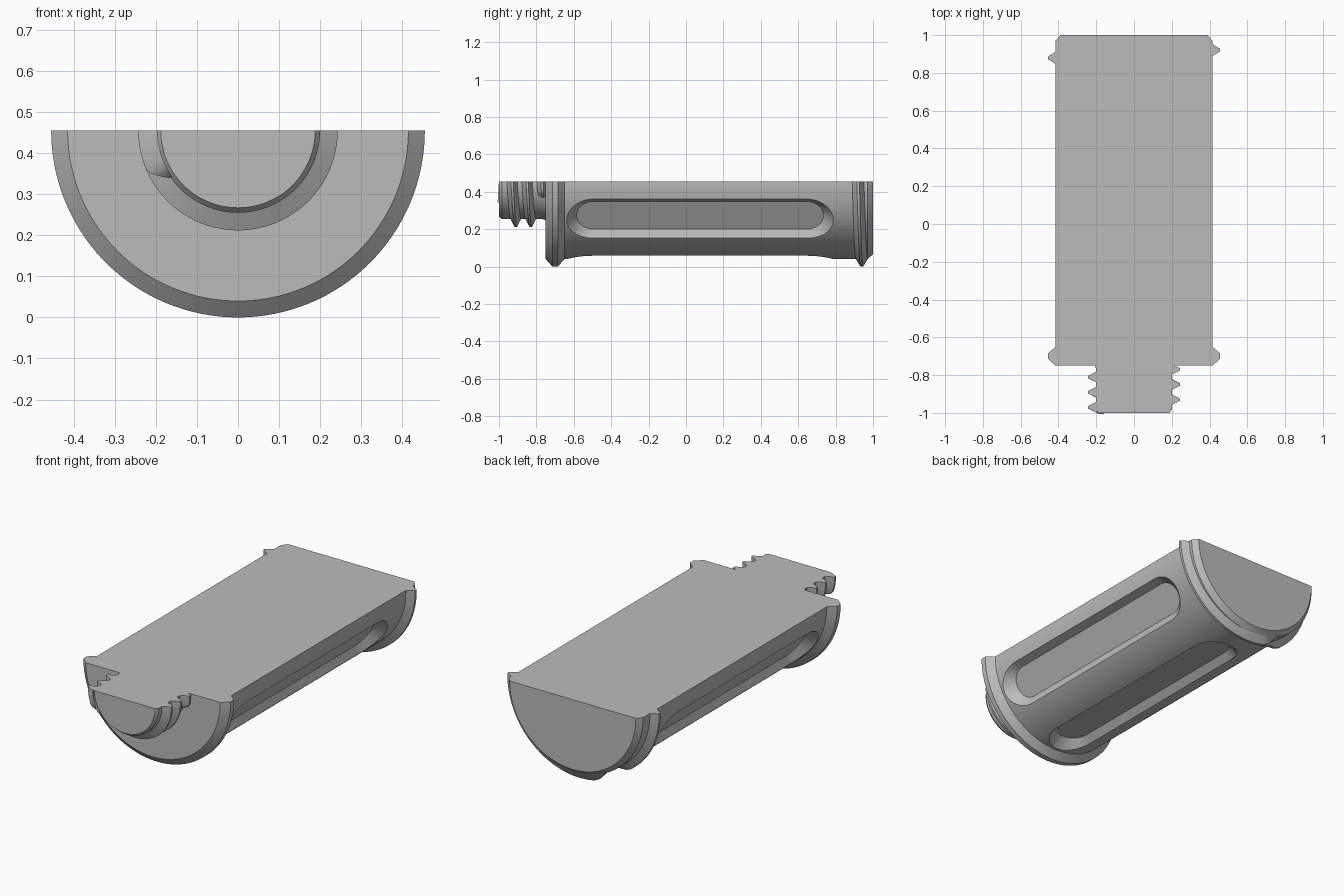
import bpy, bmesh
from math import sin, cos, pi, radians
from mathutils import Matrix, Vector

if "Cube" in bpy.data.objects:
    bpy.data.objects.remove(bpy.data.objects["Cube"], do_unlink=True)

AXIS_Z = 0.455   # height of the cylinder axis, where the half is cut flat

grey = bpy.data.materials.new("plain grey")
grey.use_nodes = True
grey.diffuse_color = (0.5, 0.5, 0.5, 1)
grey.node_tree.nodes["Principled BSDF"].inputs["Base Color"].default_value = (0.5, 0.5, 0.5, 1)


def polar(r, y, angle):
    """Point at an angle measured from +x down towards the underside."""
    return Vector((r * cos(angle), y, AXIS_Z - r * sin(angle)))


def make_object(name, bm):
    bmesh.ops.recalc_face_normals(bm, faces=bm.faces)
    mesh = bpy.data.meshes.new(name)
    bm.to_mesh(mesh)
    bm.free()
    mesh.materials.append(grey)
    obj = bpy.data.objects.new(name, mesh)
    bpy.context.collection.objects.link(obj)
    return obj


def loft(name, rings):
    """Skin closed rings of points and cap both ends."""
    bm = bmesh.new()
    rows = [[bm.verts.new(p) for p in ring] for ring in rings]
    n = len(rows[0])
    for a, b in zip(rows, rows[1:]):
        for i in range(n):
            j = (i + 1) % n
            bm.faces.new((a[i], a[j], b[j], b[i]))
    bm.faces.new(rows[0])
    bm.faces.new(rows[-1][::-1])
    return bm if name is None else make_object(name, bm)


def half_lathe(name, profile, steps=64):
    """Revolve an (r, y) profile through the lower half turn."""
    bm = loft(None, [[polar(r, y, pi * s / steps) for r, y in profile]
                     for s in range(steps + 1)])
    bmesh.ops.remove_doubles(bm, verts=bm.verts, dist=1e-5)
    bmesh.ops.dissolve_degenerate(bm, edges=bm.edges, dist=1e-5)
    return make_object(name, bm)


def thread(name, base, tip, half_base, half_tip, y_start, pitch, start, end):
    """Helical ridge arc between two angles, tapering where it runs out."""
    steps = max(4, int((end - start) / 4))
    rings = []
    for s in range(steps + 1):
        deg = start + (end - start) * s / steps
        fade = 1.0
        if start > 0:
            fade = min(fade, (deg - start) / 10)
        if end < 180:
            fade = min(fade, (end - deg) / 10)
        fade = max(fade, 0.05)
        y = y_start + pitch * deg / 360
        top = base + (tip - base) * fade
        a = radians(deg)
        rings.append([polar(base - 0.004, y - half_base, a), polar(top, y - half_tip, a),
                      polar(top, y + half_tip, a), polar(base - 0.004, y + half_base, a)])
    return loft(name, rings)


def capsule(r, half_width, y_mid, straight, turn):
    """Rounded slot outline lying across the radial direction at an angle."""
    out = polar(1, 0, turn) - Vector((0, 0, AXIS_Z))
    side = Vector((out.z, 0, -out.x))
    ring = []
    for end, offset in ((1, 0), (-1, pi)):
        for s in range(17):
            a = pi * s / 16 + offset
            ring.append(Vector((0, y_mid + end * straight + half_width * sin(a), AXIS_Z))
                        + out * r + side * half_width * cos(a))
    return ring


# Main barrel with front flange and chamfered rear end
barrel = half_lathe("barrel", [
    (0, -0.75), (0.415, -0.75), (0.455, -0.715), (0.455, -0.685), (0.415, -0.65),
    (0.415, 0.97), (0.39, 1.0), (0, 1.0)])

# Three bevelled recesses around the barrel
for turn in (30, 90, 150):
    t = radians(turn)
    cutter = loft("slot_cutter", [capsule(0.362, 0.085, 0.075, 0.575, t),
                                  capsule(0.462, 0.185, 0.075, 0.575, t)])
    cutter.hide_render = True
    cut = barrel.modifiers.new("slot", "BOOLEAN")
    cut.operation, cut.solver, cut.object = "DIFFERENCE", "EXACT", cutter
    bpy.context.view_layer.objects.active = barrel
    bpy.ops.object.modifier_apply(modifier=cut.name)
    bpy.data.objects.remove(cutter, do_unlink=True)

# Narrow neck at the front
parts = [barrel, half_lathe("neck", [
    (0, -1.0), (0.188, -1.0), (0.2, -0.985), (0.2, -0.77), (0.208, -0.749), (0, -0.749)])]

# Neck thread, one arc per turn
PITCH = 0.08
for i, (start, end) in enumerate(((145, 180), (0, 180), (0, 180), (0, 25))):
    parts.append(thread(f"neck_thread_{i + 1}", 0.2, 0.243, 0.03, 0.006,
                        -0.93 + PITCH * (i - 1), PITCH, start, end))

# Rear thread, a single turn with its two ends near the underside
parts.append(thread("rear_thread_left", 0.415, 0.455, 0.034, 0.007, 0.92, PITCH, 0, 115))
parts.append(thread("rear_thread_right", 0.415, 0.455, 0.034, 0.007, 0.84, PITCH, 115, 180))

# Smooth curved walls, keep edges crisp
bpy.ops.object.select_all(action="DESELECT")
for obj in parts:
    obj.select_set(True)
bpy.context.view_layer.objects.active = barrel
bpy.ops.object.shade_smooth_by_angle(angle=radians(25))
